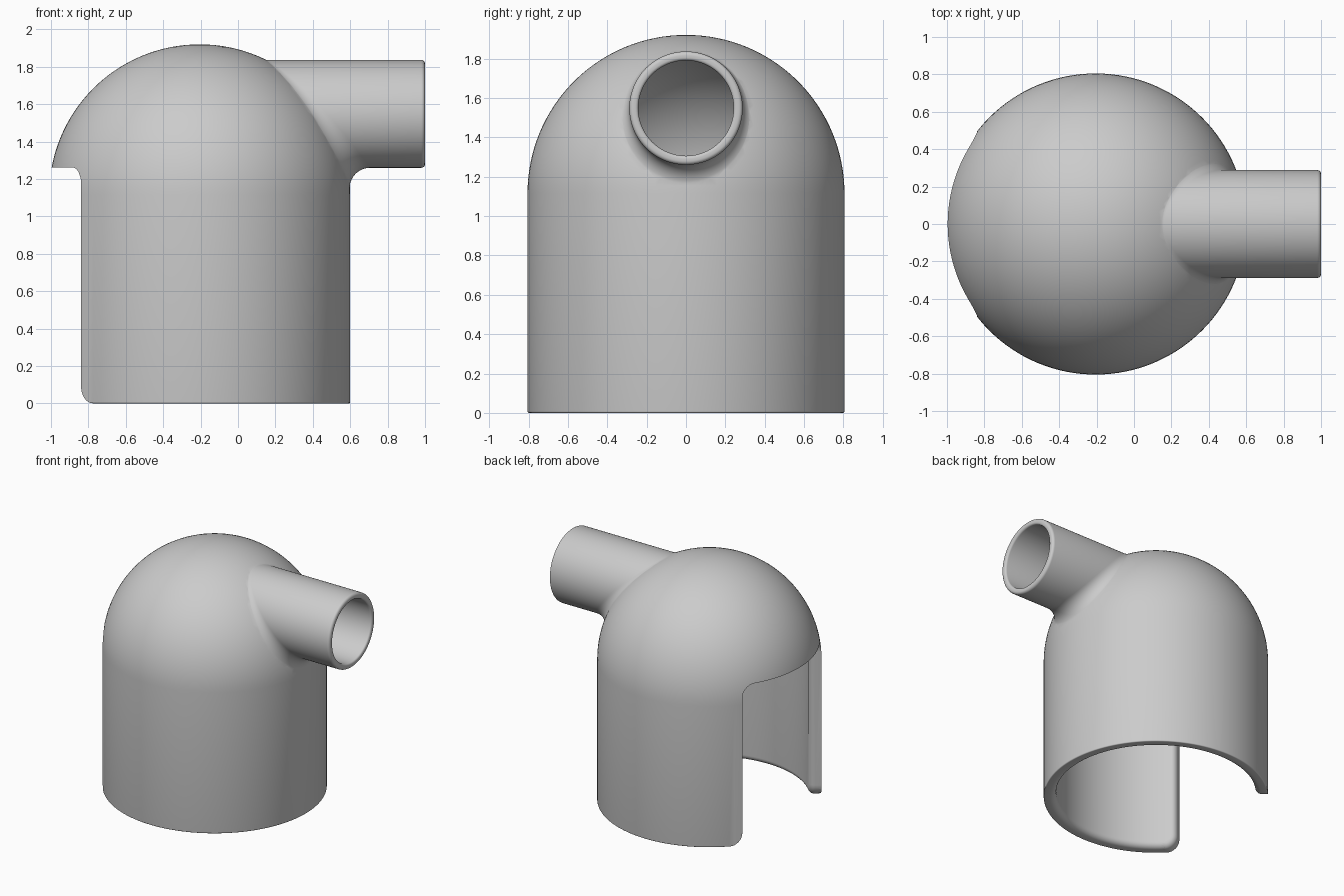
import bpy, bmesh
from math import sin, cos, pi, sqrt, acos
from mathutils import Vector

if "Cube" in bpy.data.objects:
    bpy.data.objects.remove(bpy.data.objects["Cube"])

AXIS_X, RADIUS, WALL, SPRING_Z = -0.205, 0.805, 0.09, 1.115
INNER, LIP = RADIUS - WALL, 0.045
PIPE_Z, PIPE_R, BORE_R, PIPE_END = 1.548, 0.288, 0.242, 1.0
CENTRE = Vector((AXIS_X, 0, SPRING_Z))

grey = bpy.data.materials.new("plain grey")
grey.use_nodes = True
grey.diffuse_color = (0.6, 0.6, 0.6, 1)
grey.node_tree.nodes["Principled BSDF"].inputs["Base Color"].default_value = (0.6, 0.6, 0.6, 1)


def loft(name, rings, wrap=False, caps=False):
    """Skin a list of closed rings of points."""
    bm = bmesh.new()
    rows = [[bm.verts.new(p) for p in ring] for ring in rings]
    pairs = list(zip(rows, rows[1:])) + ([(rows[-1], rows[0])] if wrap else [])
    for a, b in pairs:
        for i in range(len(a)):
            j = (i + 1) % len(a)
            bm.faces.new((a[i], a[j], b[j], b[i]))
    if caps:
        bm.faces.new(rows[0])
        bm.faces.new(rows[-1])
    bmesh.ops.remove_doubles(bm, verts=bm.verts, dist=1e-5)
    bmesh.ops.recalc_face_normals(bm, faces=bm.faces)
    mesh = bpy.data.meshes.new(name)
    bm.to_mesh(mesh)
    bm.free()
    mesh.materials.append(grey)
    obj = bpy.data.objects.new(name, mesh)
    bpy.context.collection.objects.link(obj)
    return obj


def arc(cx, cz, r, start, end, steps):
    return [(cx + r * cos(start + (end - start) * k / steps),
             cz + r * sin(start + (end - start) * k / steps)) for k in range(steps + 1)]


def combine(target, tool, operation):
    mod = target.modifiers.new(operation.lower(), "BOOLEAN")
    mod.operation, mod.object, mod.solver = operation, tool, "EXACT"
    bpy.context.view_layer.objects.active = target
    bpy.ops.object.modifier_apply(modifier=mod.name)
    bpy.data.objects.remove(tool)


# Domed shell: outer and inner profile turned around the vertical axis
profile = arc(0, SPRING_Z, RADIUS, pi / 2, 0, 32)
profile += arc(RADIUS - 0.008, 0.008, 0.008, 0, -pi / 2, 4)
profile += arc(INNER + LIP, LIP, LIP, -pi / 2, -pi, 6)
profile += arc(0, SPRING_Z, INNER, 0, pi / 2, 32)
TURNS = 128
shell = loft("hooded_shell", [
    [(AXIS_X + r * cos(2 * pi * i / TURNS), r * sin(2 * pi * i / TURNS), z) for i in range(TURNS)]
    for r, z in profile])

# Hole through the dome wall where the pipe enters
hole_r = BORE_R + 0.02
hole = loft("pipe_hole", [
    [(x, hole_r * sin(2 * pi * i / 64), PIPE_Z + hole_r * cos(2 * pi * i / 64)) for i in range(64)]
    for x in (-0.1, PIPE_END + 0.1)], caps=True)
combine(shell, hole, "DIFFERENCE")


# Side pipe: rolling-ball fillet against the dome, then a straight tube
def neck_line(t):
    out = Vector((0, sin(t), cos(t)))
    base = Vector((0, 0, PIPE_Z))
    fillet = 0.09 - 0.02 * cos(t)

    def on_sphere(r, sphere_r):
        p = base + out * r
        p.x = AXIS_X + sqrt(sphere_r ** 2 - p.y ** 2 - (p.z - SPRING_Z) ** 2)
        return p

    ball = on_sphere(PIPE_R + fillet, RADIUS - 0.003 + fillet)
    to_dome = (CENTRE - ball).normalized()
    line = [on_sphere(BORE_R, INNER - 0.002), on_sphere(BORE_R + 0.035, INNER + 0.02)]
    line.append(ball + to_dome * (fillet + 0.02))
    line += [ball + to_dome.slerp(-out, k / 10) * fillet for k in range(11)]
    rim = arc(PIPE_END - 0.02, PIPE_R - 0.02, 0.02, pi / 2, 0, 5)
    rim += arc(PIPE_END - 0.015, BORE_R + 0.015, 0.015, 0, -pi / 2, 4)
    line += [base + out * r + Vector((x, 0, 0)) for x, r in rim]
    return line


lines = [neck_line(2 * pi * i / 96) for i in range(96)]
pipe = loft("side_pipe", list(zip(*lines)), wrap=True)
combine(shell, pipe, "UNION")

# Tall opening in the wall, cut radially, with a softened inner lip
HALF, TOP, ROUND = RADIUS * acos(0.635 / RADIUS), 1.262, 0.1


def opening_ring(scale, grow):
    side = [(HALF + ROUND, -0.1)]
    side += arc(HALF + ROUND, ROUND, ROUND - grow, -pi / 2, -pi, 8)
    side += arc(HALF - ROUND, TOP - ROUND, ROUND + grow, 0, pi / 2, 8)
    span = HALF - ROUND
    lintel = [(span * (1 - k / 8), TOP + grow) for k in range(1, 16)]
    ring = []
    for u, z in side + lintel + [(-u, z) for u, z in reversed(side)]:
        r = scale * sqrt(RADIUS ** 2 - max(0, z - SPRING_Z) ** 2)
        ring.append((AXIS_X - r * cos(u / RADIUS), r * sin(u / RADIUS), z))
    return ring


lip = arc(INNER + LIP, LIP, LIP, -pi / 2, -pi, 6)
rings = [opening_ring(2, 0)] + [opening_ring(r / RADIUS, z) for r, z in lip]
rings.append(opening_ring(0.3, LIP))
combine(shell, loft("opening_cutter", rings, caps=True), "DIFFERENCE")

# Smooth shading with crisp cut edges
bpy.ops.object.select_all(action="DESELECT")
shell.select_set(True)
bpy.context.view_layer.objects.active = shell
bpy.ops.object.shade_smooth_by_angle(angle=0.6)
